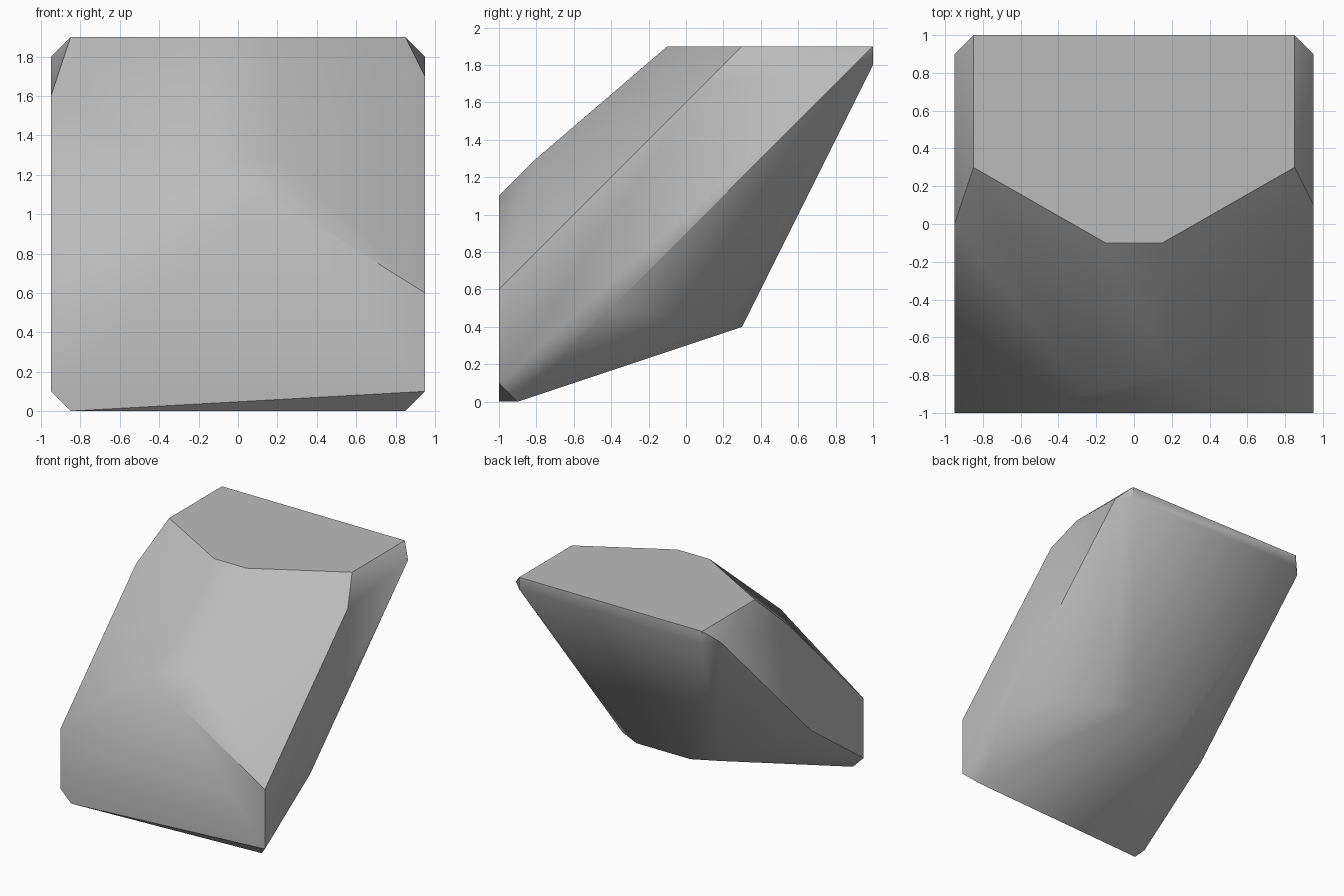
import bpy
import bmesh
import math

# Remove the default object
default_cube = bpy.data.objects.get("Cube")
if default_cube:
    bpy.data.objects.remove(default_cube, do_unlink=True)


def make_material(name, color):
    material = bpy.data.materials.new(name)
    material.use_nodes = True
    material.diffuse_color = color
    shader = material.node_tree.nodes["Principled BSDF"]
    shader.inputs["Base Color"].default_value = color
    shader.inputs["Roughness"].default_value = 0.8
    return material


# Corners that repeat on both sides of the rock
mirrored_corners = [
    (0.95, -1, 0.6), (0.95, -1, 0.1),                      # front wall
    (0.95, 0.9, 1.8), (0.85, 1, 1.9), (0.85, 1, 1.8),      # back rim
    (0.85, 0.3, 1.9), (0.15, -0.1, 1.9),                   # flat top
    (0.25, 0.3, 0.4), (0.45, 0.2, 0.4),                    # rear underside
]

# Chipped corners that differ from side to side
single_corners = [
    (0.95, 0.1, 1.7), (-0.95, 0, 1.6),                     # upper side chips
    (0.95, -0.4, 0.5), (-0.95, -0.3, 0.6),                 # lower side bends
    (0.85, -0.9, 0), (-0.85, -1, 0),                       # foot
    (-0.25, -0.9, 1.2), (0.15, -1, 1.1), (0.2, -0.8, 1.3)  # front peak
]

# The rock is the convex shell around its corners
bm = bmesh.new()
for x, y, z in mirrored_corners:
    for side in (-1, 1):
        bm.verts.new((side * x, y, z))
for corner in single_corners:
    bm.verts.new(corner)
hull = bmesh.ops.convex_hull(bm, input=bm.verts[:])
loose = [v for v in bm.verts if not v.link_faces]
bmesh.ops.delete(bm, geom=loose, context="VERTS")

# Merge the flat triangles into whole facets
bmesh.ops.dissolve_limit(bm, angle_limit=math.radians(1),
                         verts=bm.verts[:], edges=bm.edges[:])
bmesh.ops.recalc_face_normals(bm, faces=bm.faces[:])

mesh = bpy.data.meshes.new("rock")
bm.to_mesh(mesh)
bm.free()
mesh.materials.append(make_material("stone grey", (0.5, 0.5, 0.5, 1)))
rock = bpy.data.objects.new("rock", mesh)
bpy.context.collection.objects.link(rock)

# Soft shallow creases, crisp main edges
bpy.ops.object.select_all(action="DESELECT")
rock.select_set(True)
bpy.context.view_layer.objects.active = rock
bpy.ops.object.shade_smooth_by_angle(angle=math.radians(38))
